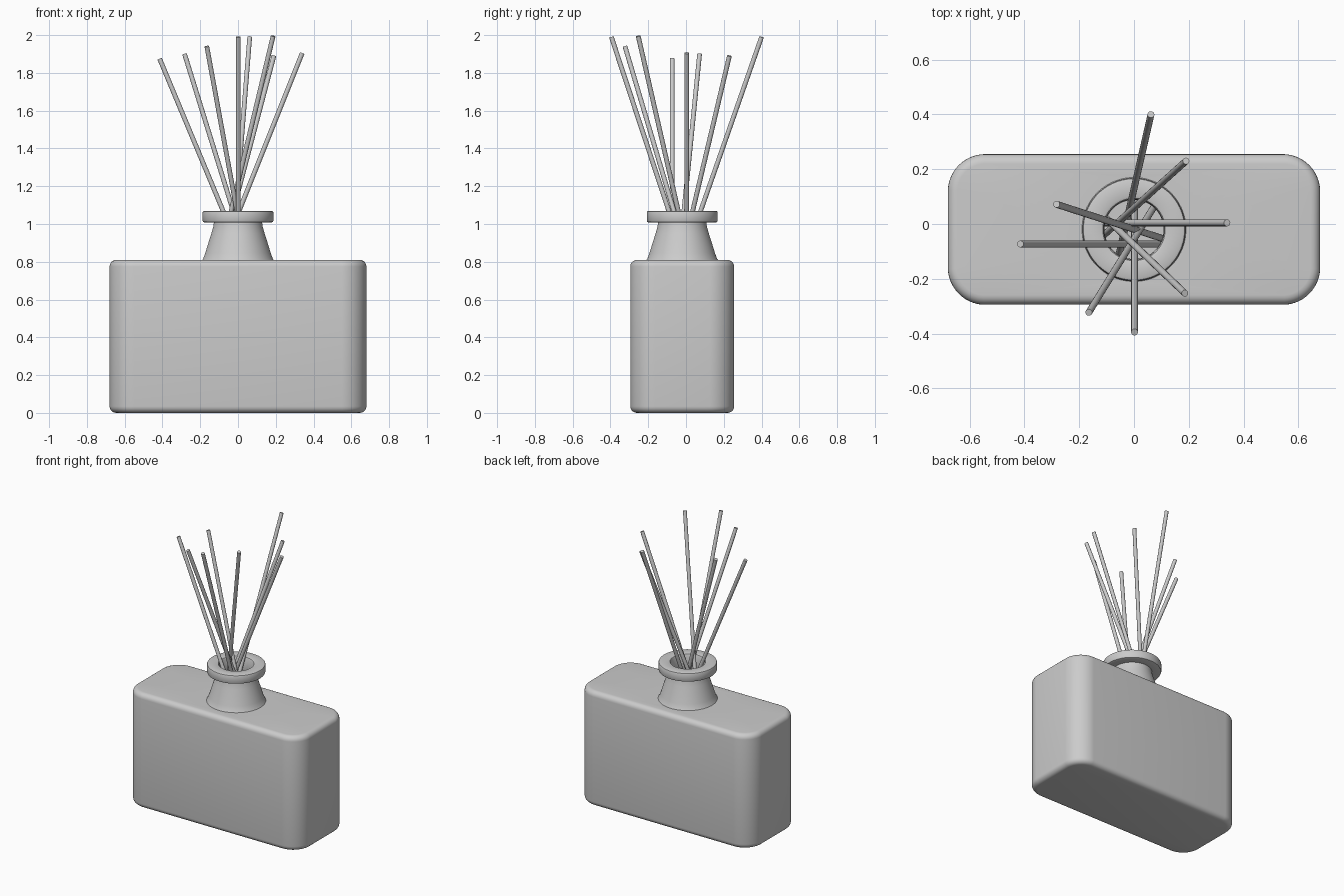
import bpy, bmesh, math
from mathutils import Vector

if "Cube" in bpy.data.objects:
    bpy.data.objects.remove(bpy.data.objects["Cube"])

CY = -0.02   # bottle centre in y
N = 16       # points per quarter turn


def ring(bm, hx, hy, r, z):
    """Rounded rectangle ring; a circle when hx == hy == r."""
    pts = []
    for i in range(4 * N):
        a = (i + 0.5) / (4 * N) * 2 * math.pi
        c, s = math.cos(a), math.sin(a)
        x = math.copysign(hx - r, c) + r * c
        y = math.copysign(hy - r, s) + r * s
        pts.append(bm.verts.new((x, y + CY, z)))
    return pts


def finish(name, bm):
    bmesh.ops.recalc_face_normals(bm, faces=bm.faces)
    me = bpy.data.meshes.new(name)
    bm.to_mesh(me)
    bm.free()
    ob = bpy.data.objects.new(name, me)
    bpy.context.collection.objects.link(ob)
    bpy.ops.object.select_all(action='DESELECT')
    bpy.context.view_layer.objects.active = ob
    ob.select_set(True)
    bpy.ops.object.shade_smooth_by_angle(angle=math.radians(35))
    return ob


def box_profile(inset, b, z0, z1):
    """Rings of a rounded box with a bevel of radius b at bottom and top."""
    out = []
    for zc, start in ((z0 + b, -90), (z1 - b, 0)):
        for k in range(6):
            a = math.radians(start + 18 * k)
            d = inset + b * (1 - math.cos(a))
            out.append((0.68 - d, 0.275 - d, 0.137 - d, zc + b * math.sin(a)))
    return out


# Hollow bottle: outer body, neck, collar, mouth, then the inside
neck = [(0.19, 0.808), (0.184, 0.818), (0.174, 0.845), (0.157, 0.9),
        (0.141, 0.95), (0.131, 0.985), (0.128, 1.008)]
collar = [(0.178, 1.008), (0.185, 1.011), (0.188, 1.018), (0.188, 1.06),
          (0.185, 1.067), (0.178, 1.07), (0.122, 1.07), (0.114, 1.067),
          (0.11, 1.06)]
inner_neck = [(0.108, 0.98), (0.125, 0.9), (0.15, 0.785)]
profile = box_profile(0, 0.035, 0, 0.81)
profile += [(r, r, r, z) for r, z in neck + collar + inner_neck]
profile += reversed(box_profile(0.03, 0.02, 0.03, 0.78))

bm = bmesh.new()
rings = [ring(bm, *p) for p in profile]
for a, b in zip(rings, rings[1:]):
    for i in range(4 * N):
        j = (i + 1) % (4 * N)
        bm.faces.new((a[i], a[j], b[j], b[i]))
bm.faces.new(rings[0])
bm.faces.new(rings[-1])
finish("bottle", bm)

# Reeds: tip x, y, z and slope of x and y per unit of height
reeds = [
    (0.062, 0.40, 1.99, 0.08, 0.35),
    (0.19, 0.23, 1.89, 0.263, 0.237),
    (0.34, 0.004, 1.905, 0.40, 0.0),
    (-0.283, 0.072, 1.90, -0.31, 0.10),
    (-0.415, -0.073, 1.875, -0.417, 0.0),
    (-0.165, -0.323, 1.94, -0.183, -0.297),
    (0.002, -0.395, 1.99, 0.0, -0.33),
    (0.186, -0.253, 1.995, 0.24, -0.229),
]
for n, (x, y, z, sx, sy) in enumerate(reeds, 1):
    tip = Vector((x, y, z))
    foot = tip - Vector((sx, sy, 1)) * (z - 0.2)
    axis = tip - foot
    bm = bmesh.new()
    bmesh.ops.create_cone(bm, cap_ends=True, segments=16, radius1=0.0125,
                          radius2=0.0125, depth=axis.length)
    bm.transform(axis.to_track_quat('Z', 'Y').to_matrix().to_4x4())
    bmesh.ops.translate(bm, verts=bm.verts, vec=(tip + foot) / 2)
    finish(f"reed_{n}", bm)
